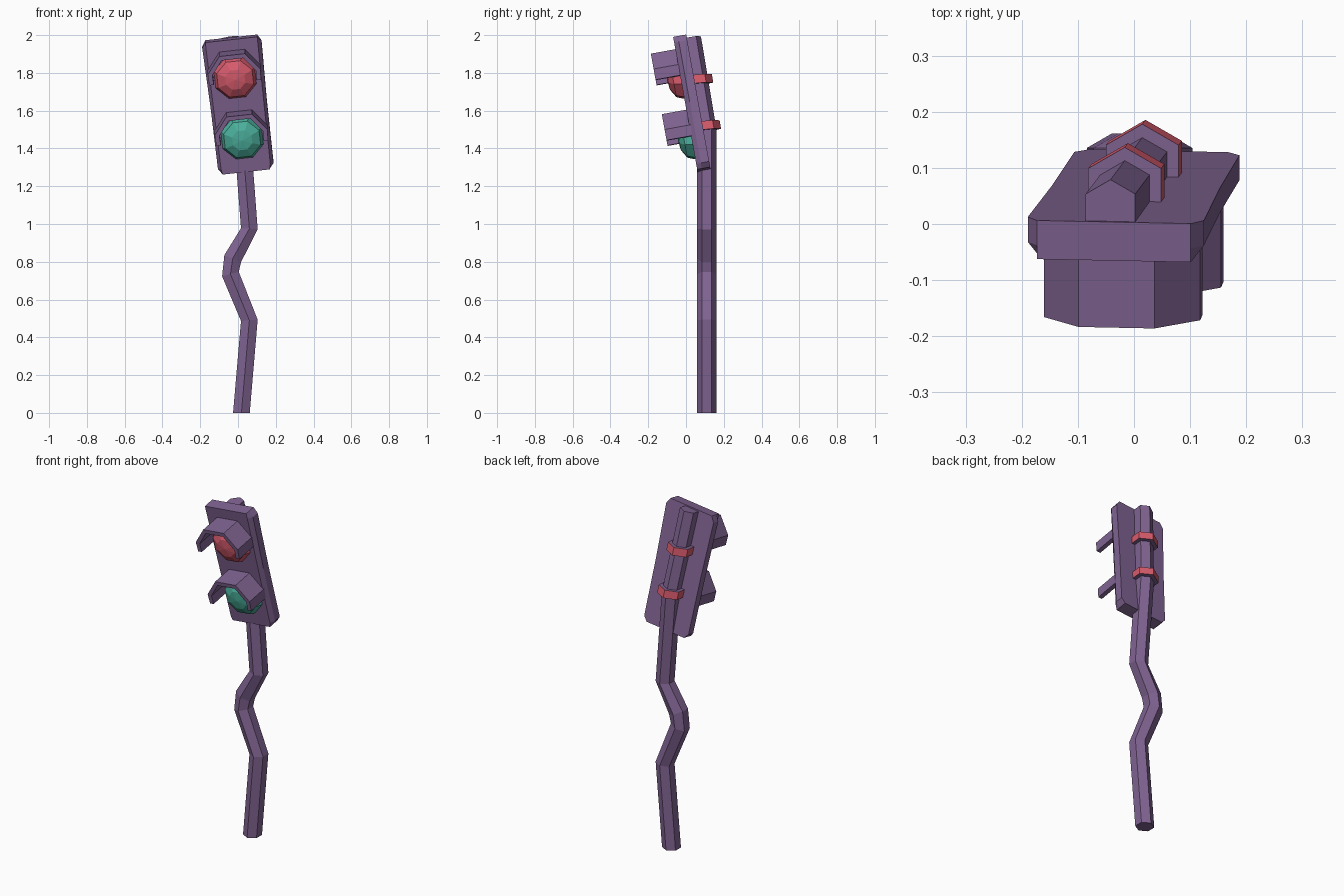
import bpy, math
from mathutils import Vector, Matrix

if "Cube" in bpy.data.objects:
    bpy.data.objects.remove(bpy.data.objects["Cube"])


def material(name, rgb):
    m = bpy.data.materials.new(name)
    m.diffuse_color = (*rgb, 1)
    m.use_nodes = True
    m.node_tree.nodes["Principled BSDF"].inputs["Base Color"].default_value = m.diffuse_color
    return m


PURPLE = material("dusty purple", (0.215, 0.125, 0.285))
RED = material("soft red", (0.68, 0.105, 0.15))
GREEN = material("teal green", (0.07, 0.43, 0.33))


def loft(name, rings, mat, frame=Matrix(), cap_mat=None):
    """Skin equal-sized loops of points and cap both ends."""
    n, k = len(rings[0]), len(rings)
    verts = [frame @ Vector(p) for r in rings for p in r]
    faces = []
    for i in range(k - 1):
        a, b = i * n, (i + 1) * n
        faces += [(a + j, a + (j + 1) % n, b + (j + 1) % n, b + j) for j in range(n)]
    faces += [tuple(range(n))[::-1], tuple(range((k - 1) * n, k * n))]
    me = bpy.data.meshes.new(name)
    me.from_pydata(verts, [], faces)
    me.materials.append(mat)
    if cap_mat:
        me.materials.append(cap_mat)
        for p in me.polygons[-2:]:
            p.material_index = 1
    ob = bpy.data.objects.new(name, me)
    bpy.context.collection.objects.link(ob)
    bpy.context.view_layer.objects.active = ob
    bpy.ops.object.mode_set(mode='EDIT')
    bpy.ops.mesh.select_all(action='SELECT')
    bpy.ops.mesh.normals_make_consistent(inside=False)
    bpy.ops.object.mode_set(mode='OBJECT')
    return ob


def hexagon(c, r, slope):
    """Hexagon with a corner to the back, tilted square to the path slope."""
    pts = []
    for i in range(6):
        a = math.radians(90 + 60 * i)
        dx, dy = r * math.cos(a), r * math.sin(a)
        pts.append((c[0] + dx, c[1] + dy, c[2] - slope[0] * dx - slope[1] * dy))
    return pts


# crooked pole
path = [(.018, .11, 0), (.06, .11, .49), (-.04, .11, .735), (-.028, .11, .817),
        (.06, .11, .975), (.02, .11, 1.5), (-.042, .028, 1.985)]
rings = []
for i, p in enumerate(path):
    slope = (0, 0)
    if i:
        d = Vector(path[min(i + 1, len(path) - 1)]) - Vector(path[i - 1])
        slope = (d.x / d.z, d.y / d.z)
    rings.append(hexagon(p, .051, slope))
loft("pole", rings, PURPLE)

# clamps round the pole, red only on their outer faces
lo, hi = Vector(path[-2]), Vector(path[-1])
for name, z in (("upper_clamp", 1.764), ("lower_clamp", 1.519)):
    c = lo.lerp(hi, (z - lo.z) / (hi.z - lo.z))
    off = (hi - lo).normalized() * .023
    loft(name, [hexagon(c + s * off, .075, (-.08, -.1)) for s in (-1, 1)],
         RED, cap_mat=PURPLE)

# leaning frame: local x across, y up the panel, z out of its front
up = Vector((-.08, -.127, .70)).normalized()
across = Vector((1, -.02, .109))
across = (across - up * across.dot(up)).normalized()
out = across.cross(up)
frame = Matrix.Translation((.004, .067, 1.638)) @ Matrix((across, up, out)).transposed().to_4x4()

# panel with clipped corners and bevelled long sides
back = [(.125, -.358), (.148, -.33), (.15, 0), (.158, .325), (.138, .358)]
front = [(.125, -.358), (.131, -.33), (.134, 0), (.138, .325), (.138, .358)]


def mirrored(half, z):
    return [(x, y, z) for x, y in half] + [(-x, y, z) for x, y in reversed(half)]


loft("panel", [mirrored(back, 0), mirrored(back, .045), mirrored(front, .07)], PURPLE, frame)

# lamps: faceted dome lens under an arched hood
arch = [(.138, -.003), (.14, .055), (.068, .146)]
inner = [(.114, -.003), (.116, .048), (.058, .123)]
for name, pos, mat in (("red", (-.015, -.03, 1.775), RED), ("green", (.022, .03, 1.455), GREEN)):
    c = frame.inverted() @ Vector(pos)
    f = frame @ Matrix.Translation((c.x, c.y, .07))
    dome = [[(r * math.cos(a), r * math.sin(a), z)
             for a in (math.radians(22.5 + 45 * i) for i in range(8))]
            for r, z in ((.118, -.01), (.117, .005), (.102, .04), (.056, .066), (.001, .073))]
    loft(name + "_lens", dome, mat, f)
    section = arch + [(-x, y) for x, y in reversed(arch)]
    section += [(-x, y) for x, y in inner] + list(reversed(inner))
    loft(name + "_hood", [[(x, y, z) for x, y in section] for z in (-.01, .132)], PURPLE, f)
